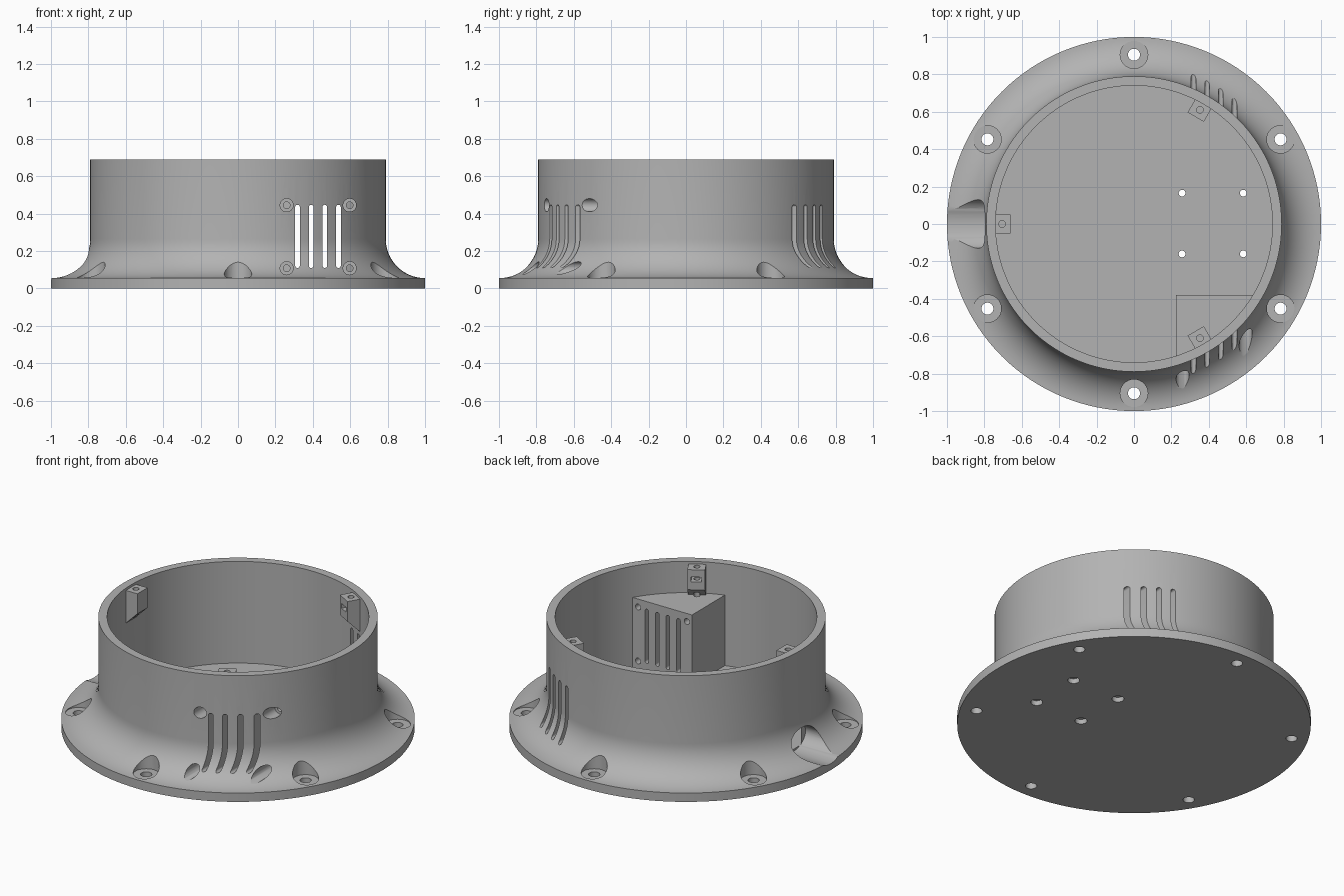
import bpy, bmesh
from math import sin, cos, pi, radians, sqrt, asin
from mathutils import Matrix, Vector

cube = bpy.data.objects.get("Cube")
if cube:
    bpy.data.objects.remove(cube, do_unlink=True)

grey = bpy.data.materials.new("light_grey")
grey.use_nodes = True
colour = (0.45, 0.45, 0.45, 1)
grey.diffuse_color = colour
grey.node_tree.nodes["Principled BSDF"].inputs["Base Color"].default_value = colour

R_OUT, R_IN, FLANGE, HEIGHT, FILLET = 0.79, 0.74, 0.055, 0.69, 0.21


def finish(name, bm):
    bmesh.ops.recalc_face_normals(bm, faces=bm.faces)
    mesh = bpy.data.meshes.new(name)
    bm.to_mesh(mesh)
    bm.free()
    mesh.materials.append(grey)
    ob = bpy.data.objects.new(name, mesh)
    bpy.context.collection.objects.link(ob)
    return ob


def prism(name, points, depth, matrix=Matrix()):
    """Extrude a 3D outline by a depth vector."""
    bm = bmesh.new()
    face = bm.faces.new([bm.verts.new(p) for p in points])
    new = bmesh.ops.extrude_face_region(bm, geom=[face])["geom"]
    verts = [g for g in new if isinstance(g, bmesh.types.BMVert)]
    bmesh.ops.translate(bm, verts=verts, vec=Vector(depth))
    bm.transform(matrix)
    return finish(name, bm)


def ring(a, b, n=32):
    return [(a * cos(2 * pi * i / n), b * sin(2 * pi * i / n)) for i in range(n)]


def drill_z(x, y, r, z0, z1):
    return prism("drill", [(x + u, y + v, z0) for u, v in ring(r, r)], (0, 0, z1 - z0))


def drill_y(x, z, r, y0, y1):
    return prism("drill", [(x + u, y0, z + v) for u, v in ring(r, r)], (0, y1 - y0, 0))


def combine(target, tool, operation):
    mod = target.modifiers.new("shape", "BOOLEAN")
    mod.operation, mod.solver, mod.object = operation, "EXACT", tool
    bpy.context.view_layer.objects.active = target
    bpy.ops.object.modifier_apply(modifier=mod.name)
    bpy.data.objects.remove(tool, do_unlink=True)


# Turned housing: flange, concave fillet, upright wall and floor
profile = [(0, 0), (1, 0)]
for i in range(17):
    a = radians(270 - 90 * i / 16)
    profile.append((1 + FILLET * cos(a), FLANGE + FILLET + FILLET * sin(a)))
profile += [(R_OUT, HEIGHT), (R_IN, HEIGHT), (R_IN, FLANGE), (0, FLANGE)]
bm = bmesh.new()
verts = [bm.verts.new((r, 0, z)) for r, z in profile]
edges = [bm.edges.new(pair) for pair in zip(verts, verts[1:])]
bmesh.ops.spin(bm, geom=verts + edges, cent=(0, 0, 0), axis=(0, 0, 1),
               angle=2 * pi, steps=128, use_merge=True)
bmesh.ops.remove_doubles(bm, verts=bm.verts, dist=1e-4)
housing = finish("housing", bm)

# Solid mounting block behind the front vents
bx, by, br = 0.225, -0.38, 0.765
a0, a1 = -pi / 2 + asin(bx / br), asin(by / br)
outline = [(bx, by, 0.04)]
for i in range(13):
    a = a0 + (a1 - a0) * i / 12
    outline.append((br * cos(a), br * sin(a), 0.04))
combine(housing, prism("vent_block", outline, (0, 0, 0.455)), "UNION")

# Three lid posts with sloped undersides, nut slots and screw holes
for deg in (60, 180, 300):
    turn = Matrix.Rotation(radians(deg), 4, "Z")
    side = [(0.66, 0.675), (0.76, 0.675), (0.76, 0.45), (0.66, 0.55)]
    post = prism("lid_post", [(r, -0.05, z) for r, z in side], (0, 0.1, 0), turn)
    combine(housing, post, "UNION")
    slot = [(0.6, 0.6), (0.73, 0.6), (0.73, 0.63), (0.6, 0.63)]
    combine(housing, prism("nut_slot", [(r, -0.03, z) for r, z in slot],
                           (0, 0.06, 0), turn), "DIFFERENCE")
    combine(housing, drill_z(0.705 * cos(radians(deg)), 0.705 * sin(radians(deg)),
                             0.018, 0.42, 0.72), "DIFFERENCE")

# Vent slots running through front wall, block and back wall
for i in range(4):
    x, r = 0.318 + 0.073 * i, 0.0125
    arc = [(r * cos(pi * k / 8), r * sin(pi * k / 8)) for k in range(9)]
    pts = [(x + u, -1.1, 0.435 + v) for u, v in arc]
    pts += [(x - u, -1.1, 0.122 - v) for u, v in arc]
    combine(housing, prism("vent", pts, (0, 2.2, 0)), "DIFFERENCE")

# Counterbored fan screws around the front vents
for x in (0.26, 0.597):
    for z in (0.108, 0.445):
        combine(housing, drill_y(x, z, 0.035, -1.1, -0.44), "DIFFERENCE")
        combine(housing, drill_y(x, z, 0.018, -0.5, -0.3), "DIFFERENCE")

# Six counterbored flange screws
for i in range(6):
    a = radians(30 + 60 * i)
    x, y = 0.905 * cos(a), 0.905 * sin(a)
    combine(housing, drill_z(x, y, 0.074, 0.052, 0.4), "DIFFERENCE")
    combine(housing, drill_z(x, y, 0.032, -0.1, 0.2), "DIFFERENCE")

# Four floor screws, counterbored from underneath
for x in (0.257, 0.584):
    for y in (-0.16, 0.165):
        combine(housing, drill_z(x, y, 0.034, -0.1, 0.03), "DIFFERENCE")
        combine(housing, drill_z(x, y, 0.018, -0.1, 0.09), "DIFFERENCE")

# Oval cable entry on the side
oval = [(-1.1, u, 0.125 + v) for u, v in ring(0.13, 0.085, 48)]
combine(housing, prism("cable_entry", oval, (0.365, 0, 0)), "DIFFERENCE")

bpy.ops.object.select_all(action="DESELECT")
housing.select_set(True)
bpy.context.view_layer.objects.active = housing
bpy.ops.object.shade_smooth_by_angle(angle=radians(30))
